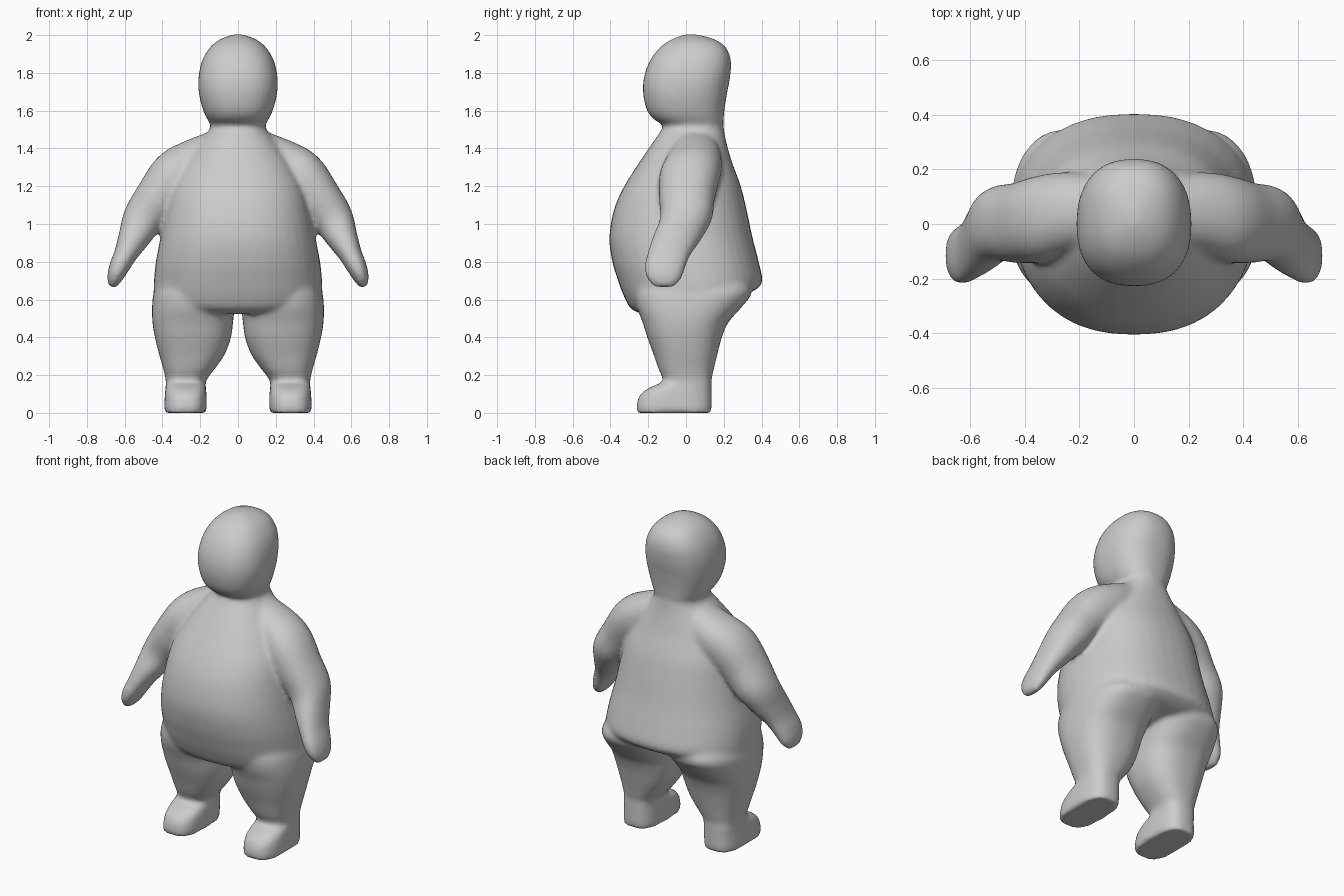
import bpy, bmesh
from math import sin, cos, tau, copysign
from mathutils import Vector

if "Cube" in bpy.data.objects:
    bpy.data.objects.remove(bpy.data.objects["Cube"], do_unlink=True)

SIDES, STEPS = 40, 5

skin = bpy.data.materials.new("plain grey")
skin.use_nodes = True
grey = (0.6, 0.6, 0.6, 1)
skin.diffuse_color = grey
skin.node_tree.nodes["Principled BSDF"].inputs["Base Color"].default_value = grey


def smooth_rows(rows):
    """Fill in rows between the given ones along a smooth spline."""
    out = []
    last = len(rows) - 1
    for i in range(last):
        a, b, c, d = (rows[min(max(i + k, 0), last)] for k in (-1, 0, 1, 2))
        for s in range(STEPS):
            t = s / STEPS
            out.append([q + t / 2 * (r - p + t * (2 * p - 5 * q + 4 * r - w + t * (3 * (q - r) + w - p)))
                        for p, q, r, w in zip(a, b, c, d)])
    return out + [list(rows[-1])]


def loft(bm, sections, power):
    """Skin a closed tube over (centre, side axis, depth axis) sections."""
    def bend(value):
        return copysign(abs(value) ** (2 / power), value)
    rings = []
    for centre, u, v in sections:
        angles = [tau * k / SIDES for k in range(SIDES)]
        rings.append([bm.verts.new(centre + u * bend(cos(a)) + v * bend(sin(a))) for a in angles])
    for low, high in zip(rings, rings[1:]):
        for k in range(SIDES):
            n = (k + 1) % SIDES
            bm.faces.new((low[k], low[n], high[n], high[k]))
    bm.faces.new(rings[0])
    bm.faces.new(rings[-1])


def upright(rows, side=1):
    """Rows: height, inner x, outer x, front y, back y, rise toward the back."""
    return [(Vector((side * (x0 + x1) / 2, (y0 + y1) / 2, z)),
             Vector(((x1 - x0) / 2, 0, 0)), Vector((0, (y1 - y0) / 2, rise)))
            for z, x0, x1, y0, y1, rise in smooth_rows(rows)]


def limb(rows, side):
    """Rows: centre x, y, z, half thickness, half depth."""
    rows = smooth_rows(rows)
    out = []
    for i, (x, y, z, thick, depth) in enumerate(rows):
        a, b = rows[max(i - 1, 0)], rows[min(i + 1, len(rows) - 1)]
        across = Vector((a[2] - b[2], 0, b[0] - a[0])).normalized() * thick
        across.x *= side
        out.append((Vector((side * x, y, z)), across, Vector((0, depth, 0))))
    return out


def centred(rows):
    return [(z, -w, w, f, b, rise) for z, w, f, b, rise in rows]


torso = centred([
    (0.57, 0.34, -0.22, 0.24, 0.05), (0.59, 0.42, -0.29, 0.32, 0.04),
    (0.64, 0.445, -0.33, 0.38, 0.02), (0.70, 0.445, -0.36, 0.405, 0),
    (0.80, 0.435, -0.39, 0.385, 0), (0.93, 0.41, -0.406, 0.352, 0),
    (1.08, 0.38, -0.38, 0.32, 0), (1.20, 0.35, -0.327, 0.29, 0),
    (1.33, 0.28, -0.245, 0.243, 0), (1.44, 0.2, -0.17, 0.212, 0),
    (1.51, 0.145, -0.125, 0.2, 0), (1.57, 0.145, -0.12, 0.19, 0)])

head = centred([
    (1.525, 0.14, -0.11, 0.195, 0), (1.55, 0.16, -0.165, 0.199, 0),
    (1.60, 0.184, -0.206, 0.203, 0), (1.69, 0.207, -0.227, 0.217, 0),
    (1.78, 0.209, -0.222, 0.234, 0), (1.87, 0.188, -0.188, 0.237, 0),
    (1.94, 0.144, -0.132, 0.207, 0), (1.98, 0.09, -0.07, 0.145, 0),
    (2.003, 0.025, -0.01, 0.06, 0)])

leg = [
    (0.08, 0.18, 0.375, -0.12, 0.13, 0), (0.17, 0.168, 0.382, -0.12, 0.135, 0),
    (0.23, 0.125, 0.395, -0.145, 0.147, 0), (0.31, 0.07, 0.418, -0.172, 0.166, 0),
    (0.40, 0.037, 0.44, -0.205, 0.19, 0), (0.48, 0.026, 0.453, -0.23, 0.225, 0),
    (0.56, 0.018, 0.455, -0.26, 0.295, 0), (0.64, 0.015, 0.445, -0.27, 0.35, 0),
    (0.72, 0.06, 0.40, -0.24, 0.31, 0)]

foot = [
    (0, 0.168, 0.392, -0.262, 0.135, 0), (0.05, 0.166, 0.39, -0.26, 0.136, 0),
    (0.10, 0.167, 0.387, -0.24, 0.136, 0), (0.135, 0.17, 0.384, -0.19, 0.136, 0),
    (0.16, 0.175, 0.38, -0.13, 0.135, 0), (0.19, 0.19, 0.365, -0.09, 0.12, 0)]

arm = [
    (0.10, 0.05, 1.38, 0.12, 0.13), (0.24, 0.04, 1.31, 0.135, 0.15),
    (0.33, 0.02, 1.25, 0.14, 0.16), (0.42, 0.005, 1.14, 0.125, 0.148),
    (0.50, 0, 1.03, 0.11, 0.137), (0.55, -0.045, 0.93, 0.085, 0.13),
    (0.595, -0.09, 0.84, 0.062, 0.115), (0.63, -0.112, 0.77, 0.053, 0.108),
    (0.654, -0.115, 0.71, 0.04, 0.09), (0.664, -0.115, 0.665, 0.018, 0.05)]

# Torso, head and both pairs of limbs share one mesh
bm = bmesh.new()
loft(bm, upright(torso), 2.3)
loft(bm, upright(head), 2.4)
for side in (1, -1):
    loft(bm, upright(leg, side), 2.5)
    loft(bm, upright(foot, side), 2.8)
    loft(bm, limb(arm, side), 2.2)
bmesh.ops.recalc_face_normals(bm, faces=bm.faces)
mesh = bpy.data.meshes.new("body")
bm.to_mesh(mesh)
bm.free()
mesh.materials.append(skin)
body = bpy.data.objects.new("body", mesh)
bpy.context.collection.objects.link(body)

# Fuse the parts into one skin and soften the joins
fuse = body.modifiers.new("fuse", "REMESH")
fuse.mode = "VOXEL"
fuse.voxel_size = 0.014
fuse.use_smooth_shade = True
soften = body.modifiers.new("soften", "SMOOTH")
soften.factor = 0.5
soften.iterations = 8
